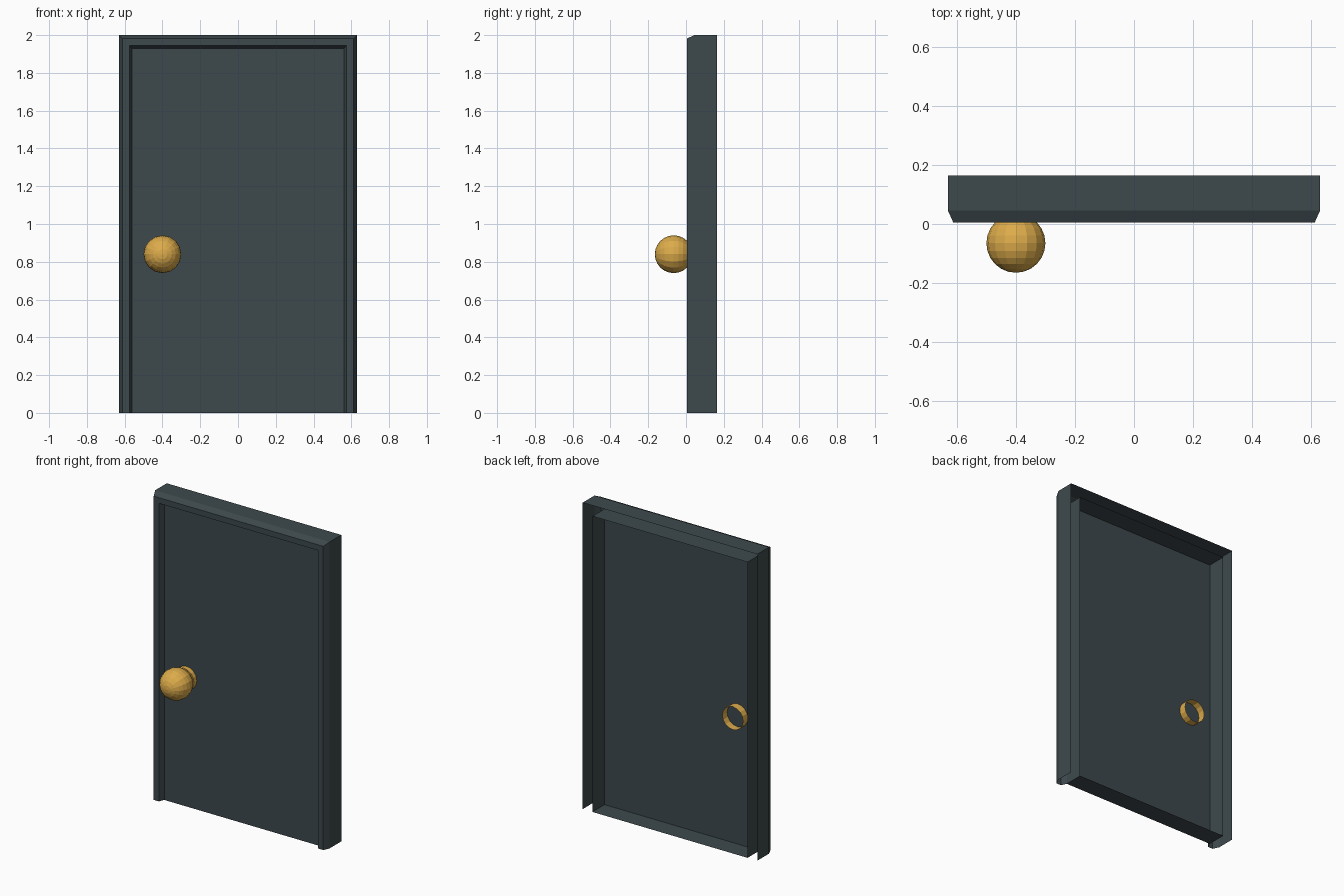
import bpy, bmesh
from math import pi
from mathutils import Matrix, Vector

cube = bpy.data.objects.get("Cube")
if cube:
    bpy.data.objects.remove(cube)


def material(name, color):
    mat = bpy.data.materials.new(name)
    mat.use_nodes = True
    mat.diffuse_color = color
    mat.node_tree.nodes["Principled BSDF"].inputs["Base Color"].default_value = color
    return mat


def add_part(name, bm, mat):
    mesh = bpy.data.meshes.new(name)
    bm.to_mesh(mesh)
    bm.free()
    mesh.materials.append(mat)
    obj = bpy.data.objects.new(name, mesh)
    bpy.context.collection.objects.link(obj)
    return obj


slate = material("dark slate", (0.048, 0.066, 0.073, 1))
gold = material("gold", (0.72, 0.41, 0.07, 1))

BACK, PANEL = 0.165, 0.04
HALF_W, HEIGHT = 0.63, 2.0
INNER_W, INNER_H = 0.56, 1.93

# Door frame: an open shell profile swept up, across and down the opening
bm = bmesh.new()
profile = [(0, BACK), (0, 0.045), (0.018, 0.005), (0.055, 0.005),
           (HALF_W - INNER_W, PANEL)]
rows = []
for inset, y in profile:
    x, z = HALF_W - inset, HEIGHT - inset
    path = [(-x, y, 0), (-x, y, z), (x, y, z), (x, y, 0)]
    rows.append([bm.verts.new(p) for p in path])
for a, b in zip(rows, rows[1:]):
    for i in range(3):
        bm.faces.new((a[i], a[i + 1], b[i + 1], b[i]))
add_part("door_frame", bm, slate)

# Door: a shallow pan, open at the back
bm = bmesh.new()
bmesh.ops.create_cube(bm, size=1)
bmesh.ops.scale(bm, vec=(2 * INNER_W, BACK - PANEL, INNER_H), verts=bm.verts)
bmesh.ops.translate(bm, vec=(0, (BACK + PANEL) / 2, INNER_H / 2), verts=bm.verts)
bm.normal_update()
bmesh.ops.delete(bm, geom=[f for f in bm.faces if f.normal.y > 0.5], context="FACES")
add_part("door_panel", bm, slate)

# Round knob with its poles along the door's depth
turn = Matrix.Rotation(pi / 2, 4, "X")
bm = bmesh.new()
bmesh.ops.create_uvsphere(bm, u_segments=16, v_segments=12, radius=0.1,
                          matrix=Matrix.Translation((-0.4, -0.065, 0.84)) @ turn)
add_part("door_knob", bm, gold)

# Knob collar: a tube through the panel, closed only at the front
bm = bmesh.new()
bmesh.ops.create_cone(bm, cap_ends=True, segments=16, radius1=0.075, radius2=0.075,
                      depth=0.08, matrix=Matrix.Translation((-0.4, 0.05, 0.84)) @ turn)
bm.normal_update()
bmesh.ops.delete(bm, geom=[f for f in bm.faces if f.normal.y > 0.9], context="FACES")
add_part("knob_collar", bm, gold)
